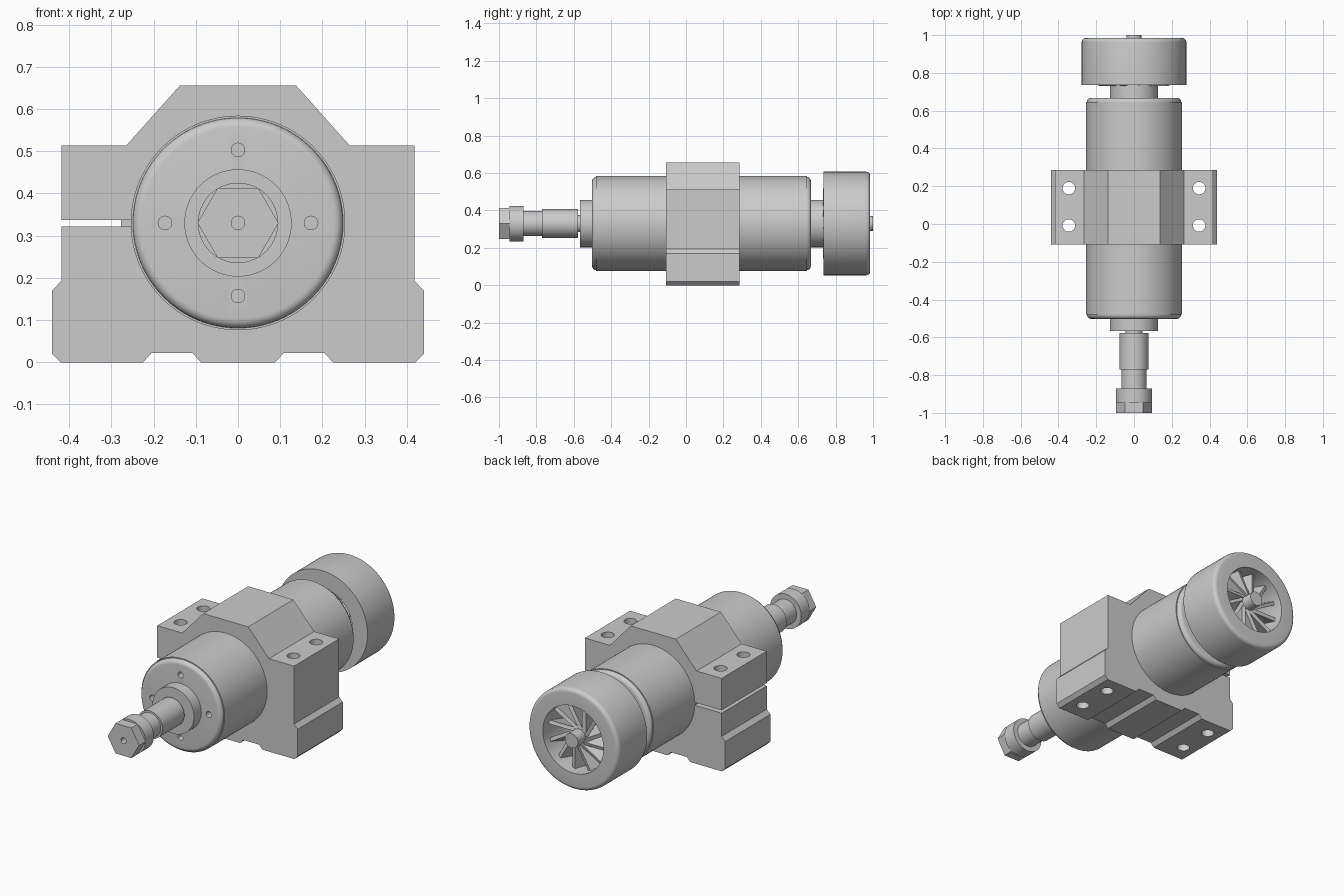
import bpy, bmesh, math
from mathutils import Matrix, Vector

old = bpy.data.objects.get("Cube")
if old:
    bpy.data.objects.remove(old)

AXIS_Z = 0.33
grey = bpy.data.materials.new("satin grey metal")
grey.use_nodes = True
grey.diffuse_color = (0.6, 0.6, 0.6, 1)
grey.node_tree.nodes["Principled BSDF"].inputs["Base Color"].default_value = (0.6, 0.6, 0.6, 1)


def finish(bm, name):
    """Turn a bmesh into a grey object."""
    bmesh.ops.recalc_face_normals(bm, faces=bm.faces)
    mesh = bpy.data.meshes.new(name)
    bm.to_mesh(mesh)
    bm.free()
    mesh.materials.append(grey)
    obj = bpy.data.objects.new(name, mesh)
    bpy.context.collection.objects.link(obj)
    return obj


def lathe(name, profile, closed=False, sides=72):
    """Revolve (y, radius) points about the spindle axis."""
    bm = bmesh.new()
    verts = [bm.verts.new((r, y, AXIS_Z)) for y, r in profile]
    edges = [bm.edges.new(pair) for pair in zip(verts, verts[1:])]
    if closed:
        edges.append(bm.edges.new((verts[-1], verts[0])))
    bmesh.ops.spin(bm, geom=verts + edges, cent=(0, 0, AXIS_Z), axis=(0, 1, 0),
                   angle=math.tau, steps=sides)
    bmesh.ops.remove_doubles(bm, verts=bm.verts, dist=0.0001)
    return finish(bm, name)


def rod(name, y0, y1, radius, sides=72):
    return lathe(name, [(y0, 0), (y0, radius), (y1, radius), (y1, 0)], sides=sides)


def fillet(y, r, size, start):
    """Quarter arc of (y, radius) points about the centre (y, r)."""
    angles = [start - math.pi / 2 * i / 5 for i in range(6)]
    return [(y + size * math.cos(a), r + size * math.sin(a)) for a in angles]


def drill(target, places, radius, depth, along_y):
    """Cut round holes centred on the given places."""
    bm = bmesh.new()
    turn = Matrix.Rotation(math.pi / 2, 4, 'X') if along_y else Matrix()
    for p in places:
        bmesh.ops.create_cone(bm, cap_ends=True, segments=32, radius1=radius, radius2=radius,
                              depth=depth, matrix=Matrix.Translation(p) @ turn)
    cutter = finish(bm, "hole_cutter")
    cutter.hide_render = True
    mod = target.modifiers.new("holes", 'BOOLEAN')
    mod.operation = 'DIFFERENCE'
    mod.solver = 'EXACT'
    mod.object = cutter
    bpy.context.view_layer.objects.active = target
    bpy.ops.object.modifier_apply(modifier=mod.name)
    bpy.data.objects.remove(cutter)


# Clamp block: one extruded outline with dovetail feet and a split on the right
half = [(0.09, 0.022), (0.205, 0.022), (0.225, 0), (0.42, 0), (0.44, 0.02), (0.44, 0.17),
        (0.418, 0.193), (0.418, 0.513), (0.265, 0.513), (0.138, 0.655)]
half.insert(0, (0.09, 0.02))
half[0:2] = [(0.088, 0), (0.108, 0.022)]
slot = [(-0.418, 0.337), (-0.2, 0.337), (-0.2, 0.321), (-0.418, 0.321)]
left_side = [(-x, z) for x, z in reversed(half)]
outline = half + left_side[:3] + slot + left_side[3:]
bm = bmesh.new()
face = bm.faces.new([bm.verts.new((x, -0.108, z)) for x, z in outline])
ext = bmesh.ops.extrude_face_region(bm, geom=[face])
bmesh.ops.translate(bm, vec=(0, 0.394, 0),
                    verts=[v for v in ext["geom"] if isinstance(v, bmesh.types.BMVert)])
clamp = finish(bm, "clamp_block")
drill(clamp, [Vector((x, y, 0.3)) for x in (-0.345, 0.345) for y in (-0.008, 0.19)],
      0.033, 1, False)

# Motor body with stepped, rounded ends and four front screw holes
rim = 0.249
front_arc = list(reversed(fillet(-0.48, rim - 0.022, 0.022, math.pi)))
front_arc.reverse()
back_arc = fillet(0.646, rim - 0.022, 0.022, math.pi / 2)
body = lathe("motor_body", [(-0.502, 0)] + front_arc + [(-0.48, 0.254), (0.646, 0.254)]
             + back_arc + [(0.668, 0)], sides=96)
drill(body, [Vector((0.173 * math.cos(a), -0.5, AXIS_Z + 0.173 * math.sin(a)))
             for a in (0, math.pi / 2, math.pi, -math.pi / 2)], 0.016, 0.1, True)

# Front nose, shaft and collet nut
rod("front_boss", -0.566, -0.49, 0.127)
rod("shaft_neck", -0.59, -0.55, 0.045)
rod("shaft", -0.77, -0.578, 0.077)
rod("collet_stem", -0.88, -0.765, 0.067)
rod("nut_collar", -0.944, -0.87, 0.095)
nut = rod("hex_nut", -1, -0.94, 0.096, sides=6)
drill(nut, [Vector((0, -1, AXIS_Z))], 0.016, 0.1, True)

# Rear boss and the open fan shroud
rod("rear_boss", 0.65, 0.738, 0.127)
lathe("fan_shroud", [(0.735, 0.185), (0.735, 0.277)]
      + fillet(0.963, 0.255, 0.022, math.pi / 2) + [(0.985, 0.185)], closed=True, sides=96)

# Fan hub and pitched blades
rod("fan_hub", 0.73, 1, 0.04, sides=40)
bm = bmesh.new()
BLADES = 12
for i in range(BLADES):
    place = (Matrix.Translation((0, 0.835, AXIS_Z))
             @ Matrix.Rotation(math.tau * i / BLADES, 4, 'Y')
             @ Matrix.Translation((0.108, 0, 0))
             @ Matrix.Rotation(0.3, 4, 'X')
             @ Matrix.Diagonal((0.16, 0.21, 0.02, 1)))
    bmesh.ops.create_cube(bm, size=1, matrix=place)
finish(bm, "fan_blades")

# Smooth the round surfaces, keep the machined edges crisp
bpy.ops.object.select_all(action='DESELECT')
for obj in bpy.context.collection.objects:
    if obj.type == 'MESH' and grey.name in obj.data.materials:
        obj.select_set(True)
        bpy.context.view_layer.objects.active = obj
bpy.ops.object.shade_smooth_by_angle(angle=math.radians(30))
